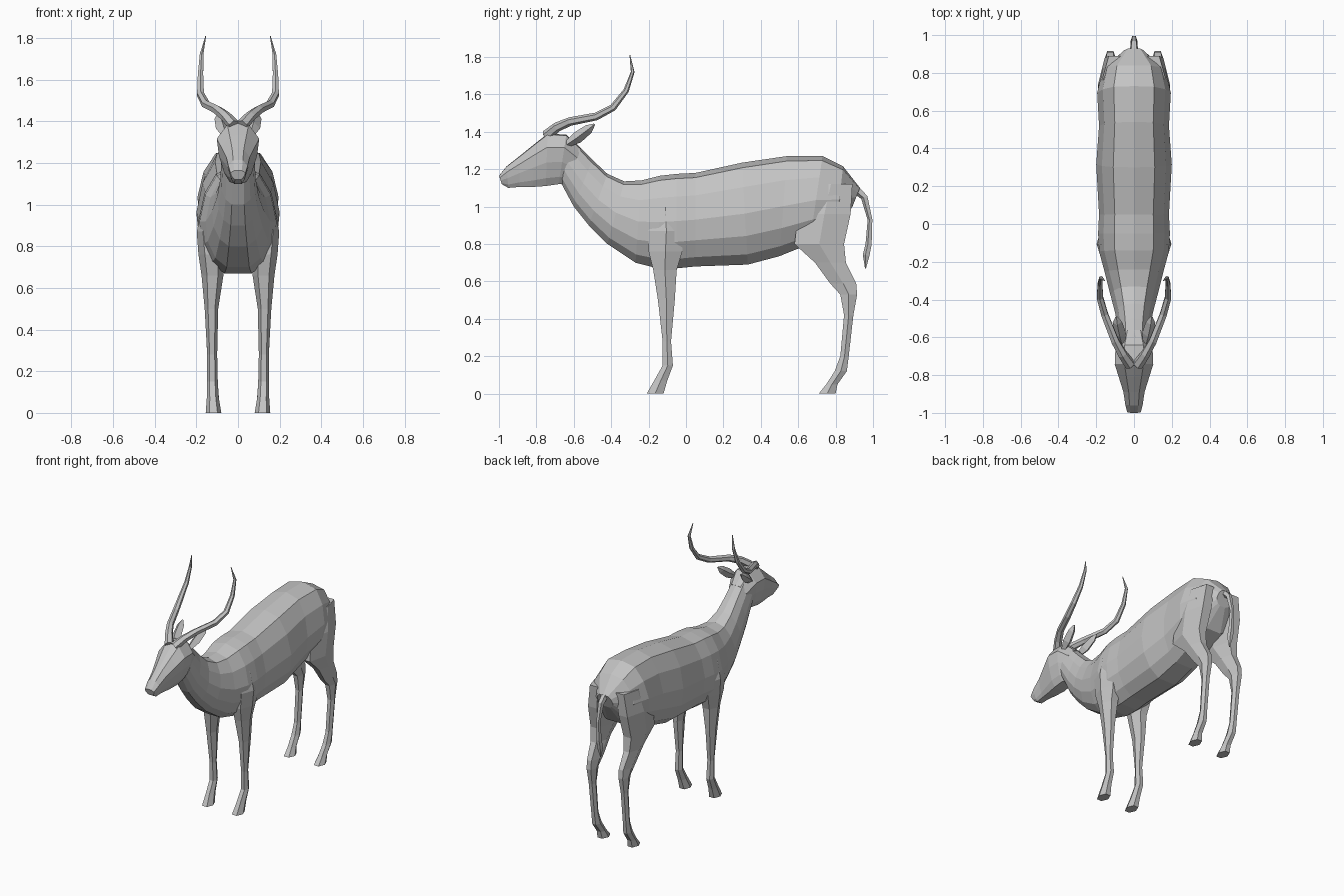
import bpy
import bmesh
import math
from mathutils import Vector

if "Cube" in bpy.data.objects:
    bpy.data.objects.remove(bpy.data.objects["Cube"], do_unlink=True)

# One plain grey for the whole animal
hide_grey = bpy.data.materials.new("hide_grey")
hide_grey.use_nodes = True
GREY = (0.55, 0.55, 0.55, 1.0)
hide_grey.diffuse_color = GREY
hide_grey.node_tree.nodes["Principled BSDF"].inputs["Base Color"].default_value = GREY


def loft(name, rings, mirrored=False):
    """Skin a list of equal-length point rings into one closed, flat-shaded object."""
    bm = bmesh.new()
    loops = [[bm.verts.new(point) for point in ring] for ring in rings]
    count = len(loops[0])
    for lower, upper in zip(loops, loops[1:]):
        for i in range(count):
            j = (i + 1) % count
            bm.faces.new((lower[i], lower[j], upper[j], upper[i]))
    bm.faces.new(loops[0])
    bm.faces.new(loops[-1])
    bmesh.ops.recalc_face_normals(bm, faces=bm.faces)
    mesh = bpy.data.meshes.new(name)
    bm.to_mesh(mesh)
    bm.free()
    mesh.materials.append(hide_grey)
    obj = bpy.data.objects.new(name, mesh)
    bpy.context.collection.objects.link(obj)
    if mirrored:
        obj.modifiers.new("mirror", "MIRROR").use_mirror_merge = False
    return obj


def section(top_y, top_z, bottom_y, bottom_z, width, profile):
    """Symmetric cross-section hung between a spine point and a belly point."""
    top = Vector((0, top_y, top_z))
    bottom = Vector((0, bottom_y, bottom_z))
    right_side = [top.lerp(bottom, drop) + Vector((side * width, 0, 0))
                  for side, drop in profile]
    left_side = [Vector((-p.x, p.y, p.z)) for p in reversed(right_side) if p.x > 0]
    return right_side + left_side


def limb_section(front, back, z, inner, outer):
    """Six-sided horizontal slice of a leg."""
    middle = (front + back) / 2
    quarter = (outer - inner) / 4
    return [Vector(p) for p in (
        (inner + quarter, front, z), (outer - quarter, front, z), (outer, middle, z),
        (outer - quarter, back, z), (inner + quarter, back, z), (inner, middle, z))]


def tube(path, sides):
    """Rings around a path of (x, y, z, radius) points, square to its direction."""
    centres = [Vector(p[:3]) for p in path]
    rings = []
    for i, centre in enumerate(centres):
        along = centres[min(i + 1, len(path) - 1)] - centres[max(i - 1, 0)]
        across = along.cross(Vector((1, 0, 0))).normalized()
        other = along.cross(across).normalized()
        radius = path[i][3]
        rings.append([centre + radius * (math.cos(a) * across + math.sin(a) * other)
                      for a in (math.tau * k / sides for k in range(sides))])
    return rings


# Torso and neck: spine y, z, belly y, z, half width
BODY_PROFILE = ((0, 0), (0.55, 0.05), (0.85, 0.24), (1, 0.5), (0.94, 0.72), (0.7, 0.9), (0.35, 1), (0, 1))
body = [
    (-0.6, 1.35, -0.67, 1.13, 0.078),
    (-0.5, 1.25, -0.6, 1.0, 0.085),
    (-0.42, 1.175, -0.52, 0.9, 0.1),
    (-0.33, 1.135, -0.42, 0.8, 0.125),
    (-0.24, 1.14, -0.27, 0.7, 0.155),
    (-0.14, 1.165, -0.15, 0.67, 0.185),
    (-0.05, 1.175, -0.05, 0.67, 0.19),
    (0.05, 1.18, 0.05, 0.68, 0.185),
    (0.3, 1.235, 0.33, 0.69, 0.2),
    (0.54, 1.27, 0.5, 0.735, 0.185),
    (0.73, 1.27, 0.66, 0.8, 0.195),
    (0.84, 1.215, 0.8, 0.86, 0.165),
    (0.93, 1.1, 0.89, 1.0, 0.06),
]
loft("torso_and_neck", [section(*row, BODY_PROFILE) for row in body])

# Head, from the back of the skull to the nose
HEAD_PROFILE = ((0, 0), (0.5, 0.02), (1, 0.26), (0.9, 0.55), (0.65, 0.85), (0.4, 1), (0, 1))
head = [
    (-0.56, 1.31, -0.64, 1.12, 0.07),
    (-0.64, 1.385, -0.68, 1.12, 0.098),
    (-0.74, 1.39, -0.75, 1.11, 0.102),
    (-0.81, 1.335, -0.82, 1.105, 0.08),
    (-0.89, 1.27, -0.89, 1.105, 0.056),
    (-0.96, 1.215, -0.95, 1.1, 0.046),
    (-1.0, 1.165, -0.985, 1.12, 0.036),
]
loft("head", [section(*row, HEAD_PROFILE) for row in head])

# Legs: front y, back y, height, inner x, outer x
front_leg = [
    (-0.17, -0.05, 1.0, 0.08, 0.17),
    (-0.2, -0.01, 0.87, 0.08, 0.198),
    (-0.2, -0.02, 0.76, 0.065, 0.19),
    (-0.175, -0.05, 0.66, 0.07, 0.175),
    (-0.15, -0.06, 0.5, 0.095, 0.16),
    (-0.125, -0.08, 0.28, 0.1, 0.148),
    (-0.125, -0.07, 0.15, 0.097, 0.15),
    (-0.17, -0.1, 0.07, 0.092, 0.15),
    (-0.21, -0.12, 0, 0.08, 0.155),
]
loft("front_legs", [limb_section(*row) for row in front_leg], mirrored=True)

hind_leg = [
    (0.66, 0.89, 1.12, 0.04, 0.165),
    (0.6, 0.88, 0.96, 0.05, 0.19),
    (0.58, 0.845, 0.8, 0.07, 0.19),
    (0.69, 0.855, 0.7, 0.085, 0.175),
    (0.77, 0.91, 0.59, 0.09, 0.16),
    (0.825, 0.915, 0.53, 0.093, 0.158),
    (0.845, 0.895, 0.42, 0.1, 0.152),
    (0.825, 0.87, 0.2, 0.1, 0.148),
    (0.795, 0.86, 0.12, 0.095, 0.15),
    (0.75, 0.81, 0.05, 0.09, 0.15),
    (0.71, 0.8, 0, 0.08, 0.155),
]
loft("hind_legs", [limb_section(*row) for row in hind_leg], mirrored=True)

# Horns sweep out and back, then turn upward
horn = [
    (0.02, -0.745, 1.38, 0.03),
    (0.06, -0.69, 1.425, 0.026),
    (0.1, -0.62, 1.455, 0.023),
    (0.155, -0.48, 1.482, 0.021),
    (0.18, -0.39, 1.53, 0.019),
    (0.18, -0.32, 1.62, 0.015),
    (0.175, -0.285, 1.72, 0.01),
    (0.155, -0.3, 1.81, 0.002),
]
loft("horns", tube(horn, 6), mirrored=True)

# Ears: leaf shapes flattened by a narrow diamond section
ear = [
    (0.06, -0.64, 1.33, 0.016),
    (0.075, -0.58, 1.37, 0.032),
    (0.088, -0.52, 1.415, 0.025),
    (0.093, -0.49, 1.44, 0.005),
]
loft("ears", tube(ear, 4), mirrored=True)

# Tail with a slightly thicker tuft
tail = [
    (0, 0.9, 1.1, 0.025),
    (0, 0.955, 1.05, 0.02),
    (0, 0.985, 0.93, 0.014),
    (0, 0.978, 0.8, 0.018),
    (0, 0.965, 0.74, 0.02),
    (0, 0.96, 0.67, 0.003),
]
loft("tail", tube(tail, 5))
